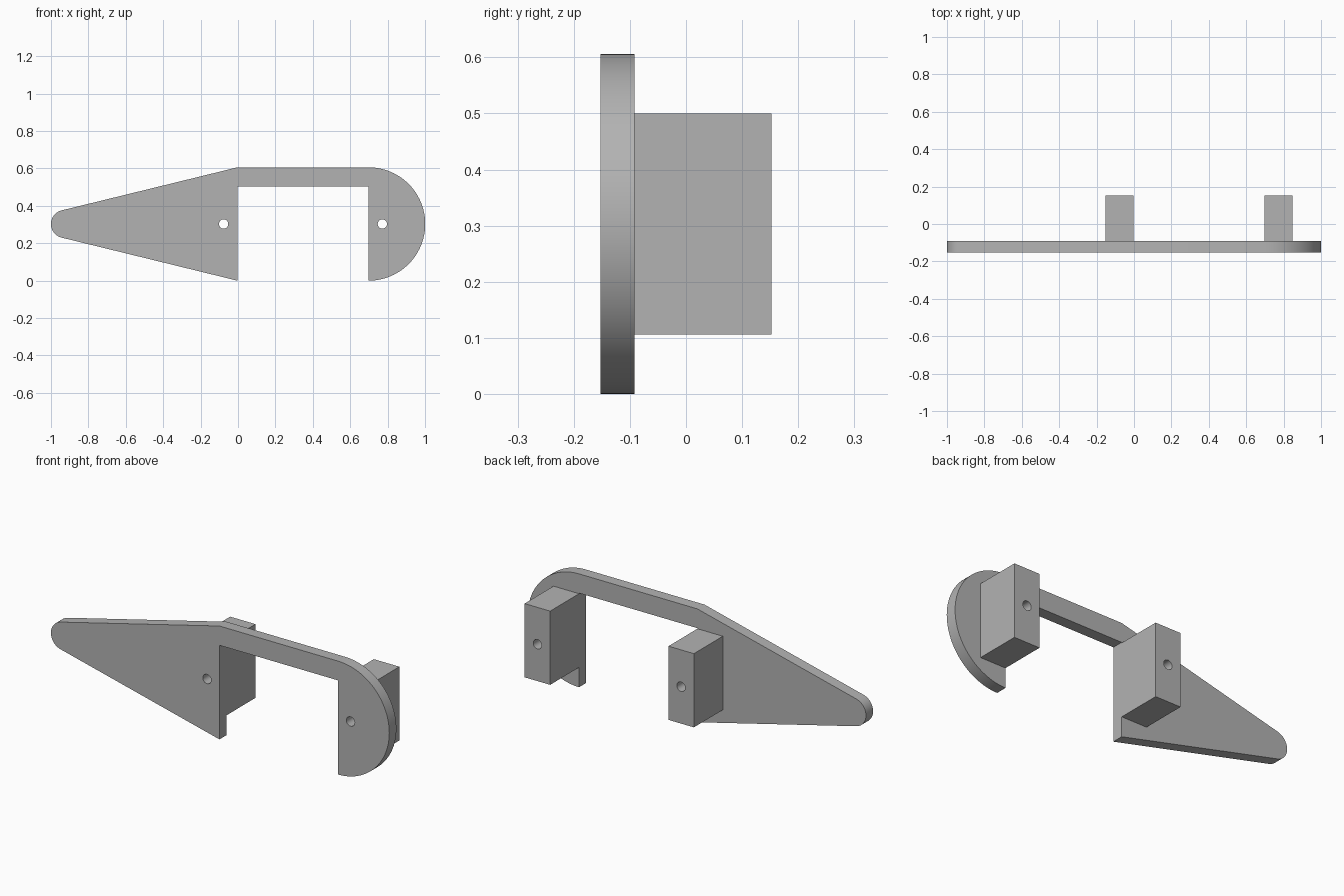
import bpy, bmesh
from math import radians, cos, sin
from mathutils import Matrix

cube = bpy.data.objects.get("Cube")
if cube:
    bpy.data.objects.remove(cube, do_unlink=True)

grey = bpy.data.materials.new("plain grey")
grey.use_nodes = True
COLOUR = (0.45, 0.45, 0.45, 1)
grey.diffuse_color = COLOUR
grey.node_tree.nodes["Principled BSDF"].inputs["Base Color"].default_value = COLOUR

MID_Z = 0.303            # height of the holes and both rounded ends
LEFT, RIGHT = -0.003, 0.697   # sides of the opening
FRONT, PLATE_BACK, BACK = -0.152, -0.092, 0.152
HOLES = (-0.077, 0.772)


def arc(cx, radius, start, end, steps):
    """Points of an arc around (cx, MID_Z), angles in degrees."""
    angles = [radians(start + (end - start) * i / steps) for i in range(steps + 1)]
    return [(cx + radius * cos(a), MID_Z + radius * sin(a)) for a in angles]


def extrude_profile(name, points, y0, y1):
    """Solid made by pushing an x-z outline from y0 to y1."""
    bm = bmesh.new()
    face = bm.faces.new([bm.verts.new((x, y0, z)) for x, z in points])
    result = bmesh.ops.extrude_face_region(bm, geom=[face])
    verts = [v for v in result["geom"] if isinstance(v, bmesh.types.BMVert)]
    bmesh.ops.translate(bm, verts=verts, vec=(0, y1 - y0, 0))
    bmesh.ops.recalc_face_normals(bm, faces=bm.faces)
    mesh = bpy.data.meshes.new(name)
    bm.to_mesh(mesh)
    bm.free()
    mesh.materials.append(grey)
    obj = bpy.data.objects.new(name, mesh)
    bpy.context.collection.objects.link(obj)
    return obj


def drill(obj, x):
    """Cut a round hole along y and discard the cutter."""
    cutter = extrude_profile("hole_cutter", arc(x, 0.025, 0, 345, 23), -0.3, 0.3)
    cutter.hide_render = True
    mod = obj.modifiers.new("hole", 'BOOLEAN')
    mod.operation = 'DIFFERENCE'
    mod.solver = 'EXACT'
    mod.object = cutter
    bpy.context.view_layer.objects.active = obj
    bpy.ops.object.modifier_apply(modifier=mod.name)
    bpy.data.objects.remove(cutter, do_unlink=True)


# Face plate: half-round end, bridge over the opening, tapered rounded tip
outline = [(LEFT, 0), (LEFT, 0.503), (RIGHT, 0.503), (RIGHT, 0)]
outline += arc(RIGHT + 0.001, 0.303, -89.8, 89.8, 48)
outline += [(LEFT, 0.606)]
outline += arc(-0.925, 0.075, 104, 256, 24)
plate = extrude_profile("face_plate", outline, FRONT, PLATE_BACK)
for x in HOLES:
    drill(plate, x)

# Mounting blocks on the back of the plate
parts = [plate]
for name, x0, x1, hole in (("right_block", LEFT - 0.15, LEFT, HOLES[0]),
                           ("left_block", RIGHT, RIGHT + 0.151, HOLES[1])):
    block = extrude_profile(name, [(x0, 0.106), (x1, 0.106), (x1, 0.5), (x0, 0.5)],
                            PLATE_BACK, BACK)
    drill(block, hole)
    parts.append(block)

# Smooth the curved edges, keep the corners sharp
bpy.ops.object.select_all(action='DESELECT')
for obj in parts:
    obj.select_set(True)
bpy.context.view_layer.objects.active = plate
bpy.ops.object.shade_smooth_by_angle(angle=radians(30))
